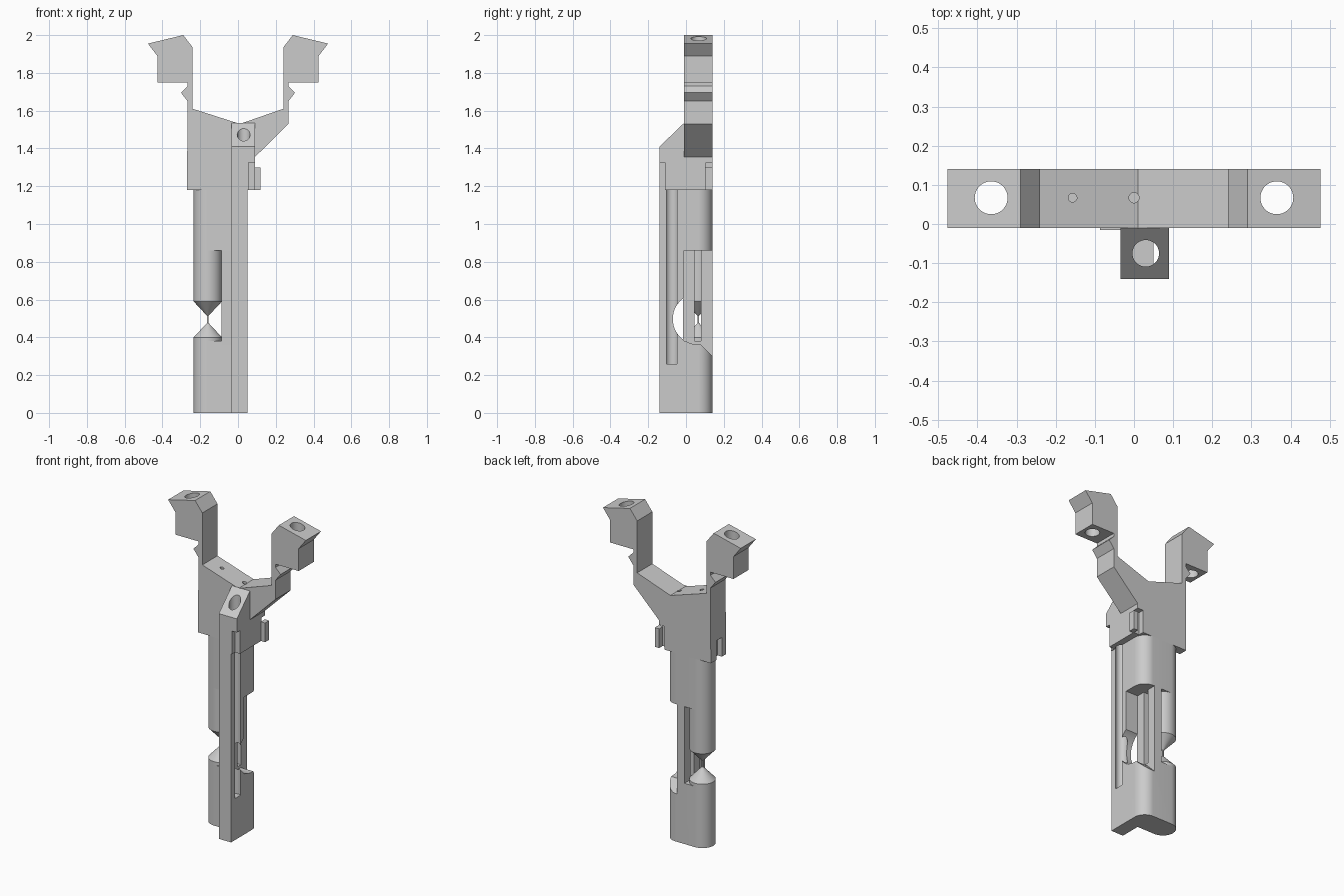
import bpy, bmesh, math
from mathutils import Matrix, Vector

cube = bpy.data.objects.get("Cube")
if cube:
    bpy.data.objects.remove(cube, do_unlink=True)

grey = bpy.data.materials.new("plain_grey")
grey.use_nodes = True
COLOUR = (0.6, 0.6, 0.6, 1)
grey.diffuse_color = COLOUR
grey.node_tree.nodes["Principled BSDF"].inputs["Base Color"].default_value = COLOUR


def finish(name, bm):
    bmesh.ops.recalc_face_normals(bm, faces=bm.faces)
    mesh = bpy.data.meshes.new(name)
    bm.to_mesh(mesh)
    bm.free()
    mesh.materials.append(grey)
    obj = bpy.data.objects.new(name, mesh)
    bpy.context.scene.collection.objects.link(obj)
    return obj


def prism(name, points, axis, lo, hi):
    """Extrude a 2D outline along an axis; outline is (y,z), (x,z) or (x,y)."""
    def place(p):
        v = list(p)
        v.insert("xyz".index(axis), lo)
        return v
    bm = bmesh.new()
    face = bm.faces.new([bm.verts.new(place(p)) for p in points])
    ext = bmesh.ops.extrude_face_region(bm, geom=[face])
    step = Vector([hi - lo if a == axis else 0 for a in "xyz"])
    bmesh.ops.translate(bm, vec=step, verts=[v for v in ext["geom"] if isinstance(v, bmesh.types.BMVert)])
    return finish(name, bm)


def box(name, x, y, z):
    return prism(name, [(x[0], y[0]), (x[1], y[0]), (x[1], y[1]), (x[0], y[1])], "z", *z)


def arc(cx, cy, r, start, end, n=24):
    angles = [math.radians(start + (end - start) * i / n) for i in range(n + 1)]
    return [(cx + r * math.cos(a), cy + r * math.sin(a)) for a in angles]


def rod(name, a, b, r, axis, lo, hi):
    return prism(name, arc(a, b, r, 0, 360, 48)[:-1], axis, lo, hi)


def cone(name, x, y, z, r1, r2, depth):
    bm = bmesh.new()
    bmesh.ops.create_cone(bm, cap_ends=True, segments=48, radius1=r1, radius2=r2, depth=depth,
                          matrix=Matrix.Translation((x, y, z + depth / 2)))
    return finish(name, bm)


def select(obj):
    bpy.ops.object.select_all(action="DESELECT")
    obj.select_set(True)
    bpy.context.view_layer.objects.active = obj


def cut(obj, *cutters):
    for c in cutters:
        select(obj)
        mod = obj.modifiers.new("cut", "BOOLEAN")
        mod.operation = "DIFFERENCE"
        mod.solver = "EXACT"
        mod.object = c
        bpy.ops.object.modifier_apply(modifier=mod.name)
        bpy.data.objects.remove(c, do_unlink=True)


# Shared measures
BACK, FACE = 0.14, -0.01
MID, R = 0.065, 0.075
PIN_X, END_X = -0.16, -0.025
SHOULDER, WINDOW = 1.18, 0.86

# Forked frame: arm outline is mirrored to the other side
arm = [(0.24, 1.61), (0.24, 1.935), (0.29, 2.0), (0.477, 1.955), (0.427, 1.89), (0.427, 1.75),
       (0.267, 1.75), (0.267, 1.73), (0.302, 1.695), (0.267, 1.65)]
outline = [(0.01, 1.53)] + arm + [(0.267, 1.53), (0.09, 1.355), (0.09, SHOULDER), (-0.27, SHOULDER)]
outline += [(-x, z) for x, z in reversed(arm)]
frame = prism("forked_frame", outline, "y", FACE, BACK)
cut(frame,
    rod("hole", 0.365, 0.067, 0.042, "z", 1.6, 2.1),
    rod("hole", -0.365, 0.067, 0.042, "z", 1.71, 2.1),
    rod("hole", -0.157, 0.067, 0.011, "z", 1.3, 1.8),
    rod("hole", 0.0, 0.067, 0.013, "z", 1.3, 1.8),
    box("notch", (0.05, 0.1), (0.105, 0.2), (1.1, 1.325)),
    box("notch", (-0.3, -0.24), (0.03, 0.085), (1.1, 1.3)))

# Small latch tab beside the rear notch
box("latch_tab", (0.088, 0.118), (0.1, BACK), (SHOULDER, 1.3))

# Sloped head and long post, drilled lengthwise
head = prism("post_head", [(-0.14, SHOULDER), (-0.14, 1.41), (FACE, 1.535), (FACE, SHOULDER)], "x", -0.035, 0.09)
cut(head,
    rod("hole", 0.03, -0.075, 0.034, "z", 1.1, 1.7),
    box("notch", (0.055, 0.1), (-0.2, -0.11), (1.1, 1.325)))
post = box("guide_post", (-0.035, 0.05), (-0.14, FACE), (0, SHOULDER))
cut(post,
    rod("groove", 0.03, -0.075, 0.034, "z", 0.26, 1.3),
    rod("wheel_cut", MID, 0.497, 0.135, "x", -0.1, 0.1))

# Rounded body above and below the window
section = arc(PIN_X, MID, R, 90, 270) + [(0.05, FACE)] + arc(END_X, MID, R, 0, 90)
upper = prism("upper_body", section, "z", WINDOW, SHOULDER)
lower = prism("lower_body", section, "z", 0, 0.38)
cut(lower,
    rod("wheel_cut", MID, 0.497, 0.135, "x", -0.035, 0.1),
    prism("slope_cut", [(0.075, 0.365), (0.15, 0.29), (0.15, 0.5), (0.075, 0.5)], "x", -0.035, 0.1))

# Slotted wall inside the window
wall = box("window_wall", (-0.087, -0.035), (-0.015, BACK), (0.36, WINDOW))
cut(wall, box("slot", (-0.2, 0.1), (0.045, 0.08), (0.38, 0.9)))

# Pointed barrels joined by a thin pin
rod("upper_barrel", PIN_X, MID, R, "z", 0.59, WINDOW)
cone("upper_point", PIN_X, MID, 0.515, 0.005, R, 0.075)
rod("lower_barrel", PIN_X, MID, R, "z", 0.37, 0.4)
cone("lower_point", PIN_X, MID, 0.4, R, 0.005, 0.075)
rod("thin_pin", PIN_X, MID, 0.005, "z", 0.47, 0.52)

for obj in bpy.context.scene.objects:
    if obj.type == "MESH" and obj.data.materials and obj.data.materials[0] == grey:
        select(obj)
        bpy.ops.object.shade_smooth_by_angle(angle=math.radians(30))
